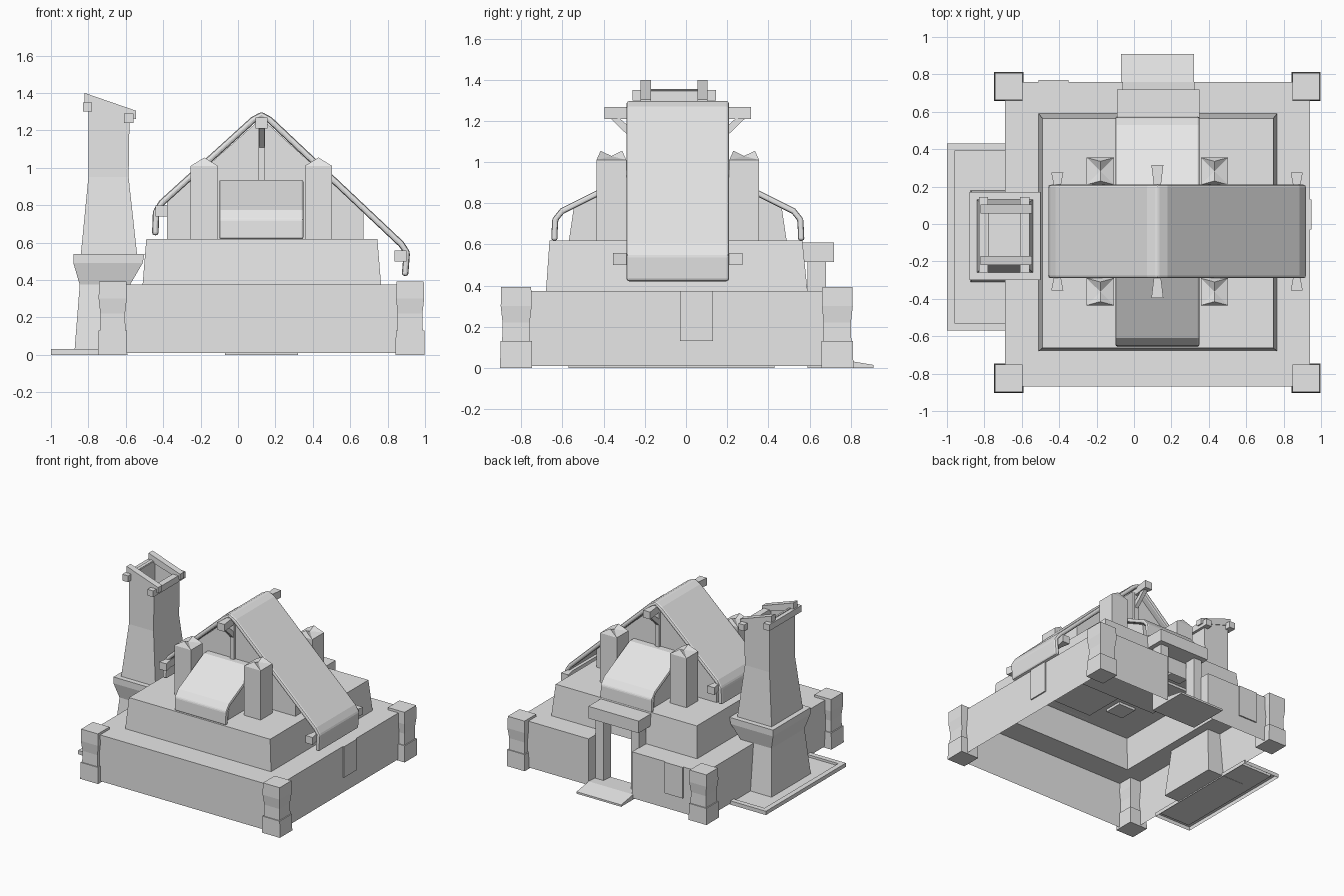
import bpy, bmesh
from mathutils import Vector

old = bpy.data.objects.get("Cube")
if old:
    bpy.data.objects.remove(old)

GREY = (0.8, 0.8, 0.8, 1)
plaster = bpy.data.materials.new("plain_grey")
plaster.use_nodes = True
plaster.diffuse_color = GREY
plaster.node_tree.nodes["Principled BSDF"].inputs["Base Color"].default_value = GREY

CX, CY = 0.125, -0.04   # centre of the building


def finish(name, bm, bevel=0):
    bmesh.ops.recalc_face_normals(bm, faces=bm.faces)
    mesh = bpy.data.meshes.new(name)
    bm.to_mesh(mesh)
    bm.free()
    mesh.materials.append(plaster)
    ob = bpy.data.objects.new(name, mesh)
    bpy.context.collection.objects.link(ob)
    if bevel:
        mod = ob.modifiers.new("soft_edges", "BEVEL")
        mod.width, mod.segments = bevel, 2
        mod.limit_method = "ANGLE"
    return ob


def loft(name, rings, bottom=True, top=True):
    """Rectangular rings (x0, x1, y0, y1, z at x0, z at x1) joined upward."""
    bm = bmesh.new()
    loops = []
    for x0, x1, y0, y1, za, zb in rings:
        loops.append([bm.verts.new(p) for p in
                      ((x0, y0, za), (x1, y0, zb), (x1, y1, zb), (x0, y1, za))])
    for a, b in zip(loops, loops[1:]):
        for i in range(4):
            j = (i + 1) % 4
            bm.faces.new((a[i], a[j], b[j], b[i]))
    if bottom:
        bm.faces.new(loops[0])
    if top:
        bm.faces.new(loops[-1])
    return finish(name, bm)


def box(name, x0, x1, y0, y1, z0, z1):
    return loft(name, [(x0, x1, y0, y1, z, z) for z in (z0, z1)])


def prism(name, pts, a, b, axis, bevel=0):
    """Outline in the plane across the axis, extruded from a to b."""
    place = {"x": lambda u, v, w: (w, u, v),
             "y": lambda u, v, w: (u, w, v),
             "z": lambda u, v, w: (u, v, w)}[axis]
    bm = bmesh.new()
    ends = [[bm.verts.new(place(u, v, w)) for u, v in pts] for w in (a, b)]
    for loop in ends:
        bm.faces.new(loop)
    for i in range(len(pts)):
        j = (i + 1) % len(pts)
        bm.faces.new((ends[0][i], ends[0][j], ends[1][j], ends[1][i]))
    return finish(name, bm, bevel)


def sheet(pts, t):
    """Thicken an open outline inward (to its right) into a closed one."""
    ps = [Vector(p) for p in pts]
    inner = []
    for i, p in enumerate(ps):
        d = (ps[min(i + 1, len(ps) - 1)] - ps[max(i - 1, 0)]).normalized()
        inner.append(p + Vector((d.y, -d.x)) * t)
    return [tuple(p) for p in ps + inner[::-1]]


# Hollow base with an entrance notch in the back wall
X0, X1, Y0, Y1, H = -0.69, 0.94, -0.87, 0.76, 0.375
D0, D1, YD = -0.06, 0.32, 0.59
TX0, TX1, TY0 = -0.51, 0.765, -0.68
bm = bmesh.new()
outline = [(D0, YD), (D0, Y1), (X0, Y1), (X0, Y0), (X1, Y0), (X1, Y1), (D1, Y1), (D1, YD)]
for (ax, ay), (bx, by) in zip(outline, outline[1:]):
    bm.faces.new([bm.verts.new(p) for p in
                  ((ax, ay, 0.01), (bx, by, 0.01), (bx, by, H), (ax, ay, H))])
for a, b, c, d in ((X0, X1, Y0, TY0), (X0, TX0, TY0, YD), (TX1, X1, TY0, YD),
                   (X0, D0, YD, Y1), (D1, X1, YD, Y1)):
    bm.faces.new([bm.verts.new(p) for p in ((a, c, H), (b, c, H), (b, d, H), (a, d, H))])
bmesh.ops.remove_doubles(bm, verts=bm.verts, dist=0.0005)
finish("base_walls", bm)

# Upper terrace, open underneath
loft("terrace", [(TX0, TX1, TY0, YD, H, H), (-0.49, 0.745, -0.663, 0.565, 0.62, 0.62)],
     bottom=False)

# Corner posts with a footing block and a waisted upper block
for x, sx in ((-0.67, "right"), (0.92, "left")):
    for y, sy in ((-0.825, "front"), (0.735, "back")):
        def ring(r, z):
            return (x - r, x + r, y - r, y + r, z, z)
        loft(f"corner_footing_{sy}_{sx}", [ring(0.078, 0), ring(0.076, 0.13)])
        loft(f"corner_post_{sy}_{sx}",
             [ring(0.068, 0.13), ring(0.066, 0.22), ring(0.075, 0.3), ring(0.073, 0.393)])

# Wall panels
box("side_panel", 0.93, 0.95, -0.03, 0.13, 0.13, H)
box("back_panel", -0.51, -0.35, 0.75, 0.77, 0.13, H)

# Entrance: lintel, door posts and ramp
box("door_lintel", -0.09, 0.35, 0.56, 0.72, 0.515, 0.61)
for s in (-1, 1):
    a, b = sorted((CX + s * 0.12, CX + s * 0.19))
    box("door_post", a, b, 0.59, 0.68, 0.01, 0.52)
prism("door_ramp", [(0.59, 0.03), (0.76, 0.04), (0.91, 0.015), (0.91, 0), (0.59, 0)],
      -0.07, 0.32, "x")

# Main roof sheet and its gable walls
roof = [(-0.46, 0.64), (-0.455, 0.77), (-0.42, 0.825), (0.07, 1.27), (CX, 1.3),
        (0.18, 1.27), (0.885, 0.605), (0.92, 0.55), (0.91, 0.42)]
prism("main_roof", sheet(roof, 0.035), -0.29, 0.21, "y", 0.014)
gable = [(-0.38, 0.6), (-0.38, 0.82), (CX, 1.265), (0.67, 0.77), (0.67, 0.6)]
prism("gable_walls", gable, -0.24, 0.16, "y")

# Cross roof running front to back, with walls below
half = [(0.615, 0.62), (0.61, 0.725), (0.57, 0.775), (0.25, 0.935)]
cross = [(CY - u, v) for u, v in half] + [(CY + u, v) for u, v in half[::-1]]
prism("cross_roof", sheet(cross, 0.03), -0.1, 0.35, "x", 0.01)
half = [(0.53, 0.61), (0.505, 0.78), (0.24, 0.912)]
cross = [(CY - u, v) for u, v in half] + [(CY + u, v) for u, v in half[::-1]]
prism("cross_walls", cross, -0.06, 0.31, "x")

# Ridge and eave beams, flared toward both ends
for name, x, z, reach in (("ridge_beam", CX, 1.21, 0.355),
                          ("eave_beam_right", -0.41, 0.74, 0.315),
                          ("eave_beam_left", 0.87, 0.5, 0.315)):
    side = [(0.032, -reach), (0.018, -0.24), (0.018, 0.24), (0.032, reach)]
    pts = [(x + w, CY + u) for w, u in side] + [(x - w, CY + u) for w, u in side[::-1]]
    prism(name, pts, z, z + 0.058, "z")

# Four pillars with ridged caps, plus gable struts and braces
for s, end in ((-1, "front"), (1, "back")):
    y0, y1 = sorted((CY + s * 0.25, CY + s * 0.395))
    for x, side in ((-0.18, "right"), (0.43, "left")):
        box(f"pillar_{end}_{side}", x - 0.073, x + 0.073, y0, y1, 0.6, 1.01)
        bm = bmesh.new()
        base = [bm.verts.new((x + u, v, 1.01)) for u, v in
                ((-0.073, y0), (0.073, y0), (0.073, y1), (-0.073, y1))]
        m = (y0 + y1) / 2
        tip = [bm.verts.new((x, v, z)) for v, z in
               ((y0 + 0.02, 1.055), (m, 1.03), (y1 - 0.02, 1.055))]
        bm.faces.new((base[0], base[1], tip[0]))
        bm.faces.new((base[2], base[3], tip[2]))
        for a, b in ((base[1], base[2]), (base[0], base[3])):
            bm.faces.new((a, b, tip[1]))
            bm.faces.new((a, tip[0], tip[1]))
            bm.faces.new((b, tip[1], tip[2]))
        finish(f"pillar_cap_{end}_{side}", bm)
    ys = sorted((CY + s * 0.19, CY + s * 0.22))
    box(f"gable_strut_{end}", 0.11, 0.145, *ys, 0.9, 1.23)
    prism(f"gable_brace_{end}",
          [(CY + s * u, z) for u, z in ((0.33, 1.215), (0.285, 1.215), (0.2, 1.14), (0.2, 1.09))],
          0.112, 0.142, "x")

# Chimney: battered foot, flared collar, narrowing hollow stack
loft("chimney_foot", [(-0.875, -0.55, -0.31, 0.18, 0.01, 0.01),
                      (-0.845, -0.58, -0.27, 0.14, 0.39, 0.39)])
loft("chimney_collar", [(-0.845, -0.58, -0.27, 0.14, 0.37, 0.37),
                        (-0.88, -0.51, -0.3, 0.17, 0.49, 0.49),
                        (-0.88, -0.5, -0.3, 0.17, 0.54, 0.54)])
loft("chimney_stack", [(-0.84, -0.54, -0.26, 0.13, 0.54, 0.54),
                       (-0.8, -0.585, -0.22, 0.1, 0.95, 0.95),
                       (-0.8, -0.58, -0.22, 0.1, 1.355, 1.275),
                       (-0.775, -0.605, -0.19, 0.07, 1.345, 1.285),
                       (-0.775, -0.605, -0.19, 0.07, 1.0, 1.0)])
for x, z in ((-0.805, 1.3), (-0.585, 1.24)):
    box("chimney_cross_beam", x - 0.025, x + 0.025, -0.26, 0.145, z, z + 0.05)
for y in (-0.195, 0.08):
    prism("chimney_slope_beam", [(-0.82, 1.4), (-0.545, 1.305), (-0.545, 1.26), (-0.82, 1.345)],
          y - 0.025, y + 0.025, "y")

# Rimmed slab beside the chimney
loft("chimney_slab", [(-1, -0.68, -0.57, 0.43, 0, 0), (-1, -0.68, -0.57, 0.43, 0.03, 0.03),
                      (-0.96, -0.69, -0.53, 0.39, 0.03, 0.03),
                      (-0.96, -0.69, -0.53, 0.39, 0.012, 0.012)], bottom=False)
